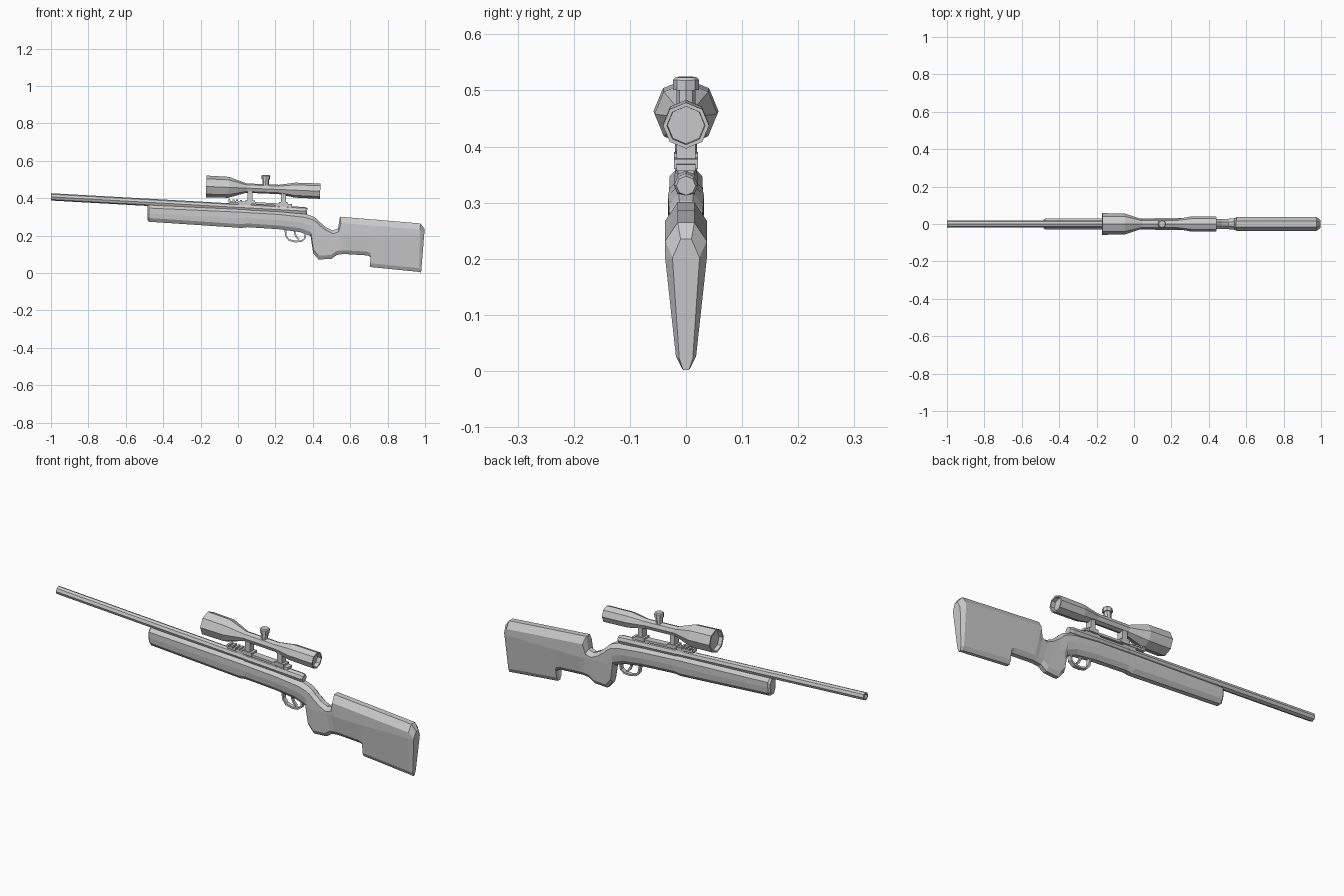
import bpy, bmesh, math
from mathutils import Vector, Matrix

SLOPE = -0.056          # the barrel drops toward the butt
TILT = Matrix.Rotation(-math.atan(SLOPE), 4, 'Y')


def axis_z(x):
    return 0.351 + SLOPE * x


def loft(name, rings):
    """Skin a list of equal-length point rings and cap both ends."""
    bm = bmesh.new()
    vs = [[bm.verts.new(p) for p in r] for r in rings]
    n = len(vs[0])
    for a, b in zip(vs, vs[1:]):
        for i in range(n):
            j = (i + 1) % n
            bm.faces.new((a[i], a[j], b[j], b[i]))
    bm.faces.new(vs[0][::-1])
    bm.faces.new(vs[-1])
    bmesh.ops.recalc_face_normals(bm, faces=bm.faces)
    me = bpy.data.meshes.new(name)
    bm.to_mesh(me)
    bm.free()
    ob = bpy.data.objects.new(name, me)
    bpy.context.collection.objects.link(ob)
    return ob


def turned(name, origin, direction, profile, sides=8):
    """Faceted solid of revolution; profile = (distance, radius) pairs."""
    o, d = Vector(origin), Vector(direction).normalized()
    u = Vector((0, 1, 0))
    v = d.cross(u)
    angles = [2 * math.pi * i / sides for i in range(sides)]
    return loft(name, [[o + d * t + (u * math.cos(a) + v * math.sin(a)) * r
                        for a in angles] for t, r in profile])


def block(name, x0, x1, low, high, half_y):
    """Box lying along the barrel, heights measured from the barrel axis."""
    return loft(name, [[(x, y, axis_z(x) + h) for y, h in
                        ((-half_y, low), (half_y, low), (half_y, high), (-half_y, high))]
                       for x in (x0, x1)])


def strip(name, path, thick, half_y):
    """Flat band following a path in the xz plane."""
    pts = [Vector((x, 0, z)) for x, z in path]
    rings = []
    for i, p in enumerate(pts):
        t = (pts[min(i + 1, len(pts) - 1)] - pts[max(i - 1, 0)]).normalized()
        n = Vector((-t.z, 0, t.x)) * thick / 2
        y = Vector((0, half_y, 0))
        rings.append([p - n - y, p - n + y, p + n + y, p + n - y])
    return loft(name, rings)


# Stock: slanted sections (top x, top z, bottom x, bottom z, half width, lower half width)
stations = [
    (-0.484, 0.357, -0.484, 0.281, 0.022, 0.018),
    (-0.475, 0.365, -0.475, 0.274, 0.029, 0.026),
    (0.02, 0.343, 0.02, 0.241, 0.030, 0.027),
    (0.05, 0.341, 0.05, 0.245, 0.030, 0.027),
    (0.22, 0.331, 0.22, 0.234, 0.032, 0.027),
    (0.36, 0.316, 0.33, 0.219, 0.031, 0.026),
    (0.40, 0.303, 0.388, 0.198, 0.030, 0.025),
    (0.42, 0.290, 0.402, 0.105, 0.029, 0.023),
    (0.44, 0.270, 0.430, 0.072, 0.028, 0.022),
    (0.47, 0.245, 0.500, 0.076, 0.028, 0.022),
    (0.505, 0.228, 0.530, 0.097, 0.028, 0.024),
    (0.535, 0.238, 0.560, 0.101, 0.031, 0.025),
    (0.545, 0.301, 0.580, 0.101, 0.037, 0.026),
    (0.69, 0.289, 0.690, 0.094, 0.037, 0.026),
    (0.712, 0.287, 0.716, 0.082, 0.037, 0.025),
    (0.715, 0.287, 0.706, 0.032, 0.037, 0.020),
    (0.975, 0.265, 0.968, 0.006, 0.037, 0.018),
    (0.998, 0.235, 0.979, 0.002, 0.024, 0.012),
]
rings = []
for xt, zt, xb, zb, w, wb in stations:
    mid = 0.2 if zb < 0.17 else (zt + zb) / 2
    top_cut = 0.033 if xt > 0.54 else 0.018
    half = [(w * 0.4, zt), (w, zt - top_cut), (w, mid), (wb, zb + 0.02), (wb * 0.45, zb)]
    outline = half + [(-y, z) for y, z in reversed(half)]
    rings.append([(xb + (xt - xb) * (z - zb) / (zt - zb), y, z) for y, z in outline])
loft("stock", rings)

# Barrel and receiver in one tapered tube, with a hollow muzzle
turned("barrel", (-1, 0, axis_z(-1)), (1, 0, SLOPE),
       [(0.025, 0.011), (0, 0.012), (0, 0.0195), (1.04, 0.0195),
        (1.05, 0.0215), (1.36, 0.0215), (1.372, 0.017)])

# Scope rail with cross teeth at the front
block("rail", -0.05, 0.29, 0.022, 0.033, 0.017)
block("rail_front_foot", 0.0, 0.07, 0.01, 0.024, 0.014)
block("rail_rear_foot", 0.2, 0.285, 0.01, 0.024, 0.014)
for i in range(4):
    x = -0.05 + i * 0.02
    block(f"rail_tooth_{i + 1}", x, x + 0.011, 0.030, 0.041, 0.02)

# Scope mounts: clamp base, post and ring
for label, x in (("front", 0.065), ("rear", 0.243)):
    block(f"mount_base_{label}", x - 0.025, x + 0.025, 0.024, 0.042, 0.021)
    block(f"mount_post_{label}", x - 0.013, x + 0.013, 0.035, 0.095, 0.017)

# Scope: bell, tube and eyepiece, both ends recessed
turned("scope", (-0.17, 0, 0.463), (1, 0, -0.042),
       [(0.02, 0.049), (0, 0.050), (0, 0.058), (0.12, 0.056), (0.215, 0.025),
        (0.39, 0.025), (0.475, 0.040), (0.61, 0.041), (0.61, 0.034), (0.59, 0.033)])

# Adjustment turret on top of the scope
turned("turret", (0.147, 0, 0.46), (-SLOPE * 0.75, 0, 1),
       [(0, 0.017), (0.041, 0.017), (0.041, 0.023), (0.059, 0.023), (0.064, 0.018)])

# Trigger guard and trigger
strip("trigger_guard", [(0.253, 0.235), (0.256, 0.198), (0.272, 0.177), (0.305, 0.168),
                        (0.338, 0.170), (0.357, 0.184), (0.362, 0.215)], 0.009, 0.010)
strip("trigger", [(0.300, 0.235), (0.304, 0.210), (0.313, 0.192), (0.326, 0.180)], 0.009, 0.006)
